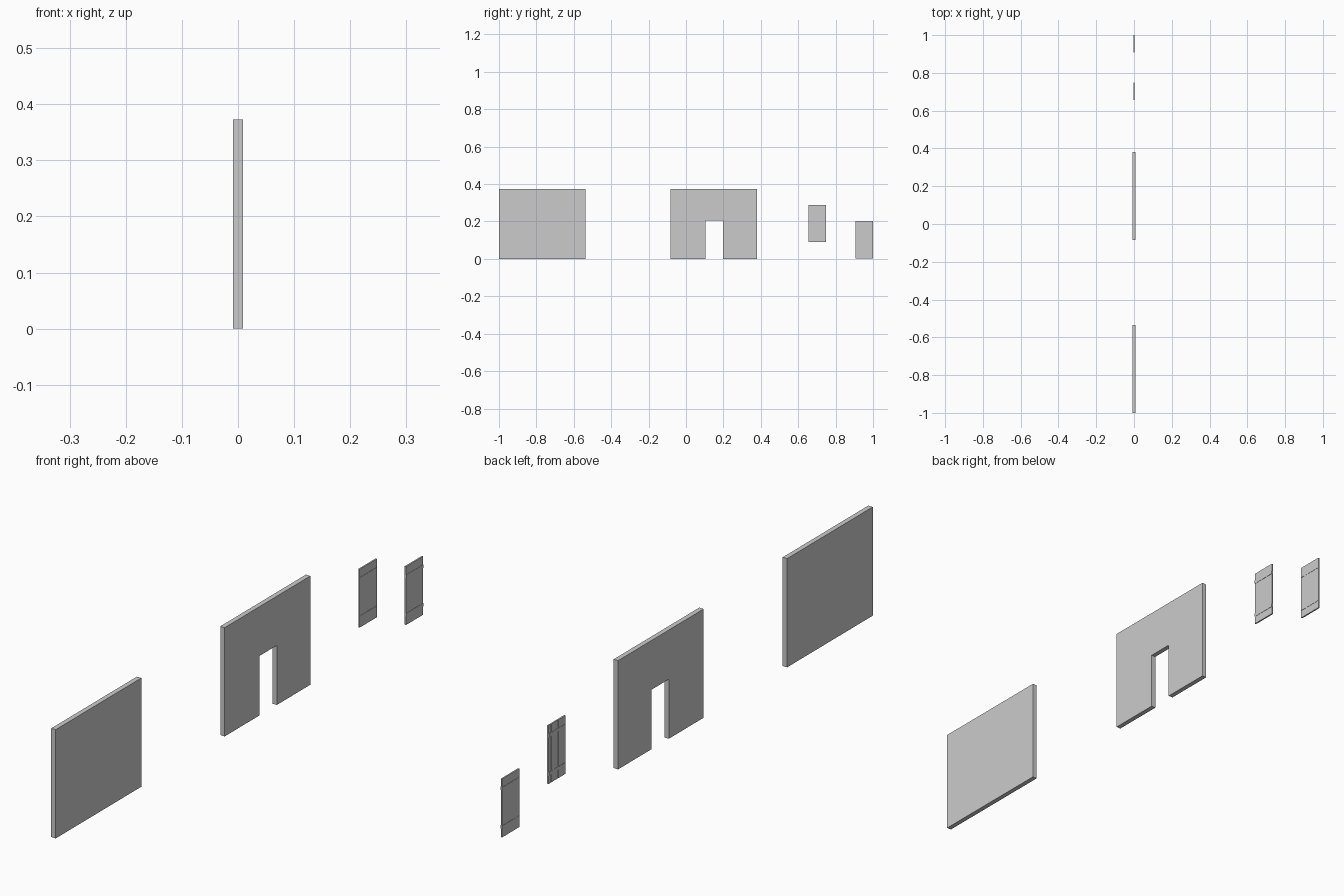
import bpy, bmesh

if "Cube" in bpy.data.objects:
    bpy.data.objects.remove(bpy.data.objects["Cube"])


def extrude_profile(name, profile, thickness):
    # Closed (y, z) outline extruded along x, centred on x = 0
    bm = bmesh.new()
    face = bm.faces.new([bm.verts.new((-thickness / 2, y, z)) for y, z in profile])
    res = bmesh.ops.extrude_face_region(bm, geom=[face])
    verts = [v for v in res["geom"] if isinstance(v, bmesh.types.BMVert)]
    bmesh.ops.translate(bm, verts=verts, vec=(thickness, 0, 0))
    bmesh.ops.recalc_face_normals(bm, faces=bm.faces)
    mesh = bpy.data.meshes.new(name)
    bm.to_mesh(mesh)
    bm.free()
    obj = bpy.data.objects.new(name, mesh)
    bpy.context.collection.objects.link(obj)
    return obj


def slab(name, y0, y1, z0, z1, thickness):
    return extrude_profile(name, [(y0, z0), (y1, z0), (y1, z1), (y0, z1)], thickness)


def door(name, y0, z0, width=0.093, height=0.2):
    # Upright planks with slightly stepped thickness
    edges = [0, 0.016, 0.04, 0.063, 0.078, width]
    for i, (a, b) in enumerate(zip(edges, edges[1:])):
        slab(f"{name}_plank_{i + 1}", y0 + a, y0 + b, z0, z0 + height,
             0.0056 if i % 2 else 0.005)
    # Cross battens showing on both faces
    for part, z in (("lower", 0.028), ("upper", 0.16)):
        slab(f"{name}_{part}_batten", y0 + 0.001, y0 + width - 0.001,
             z0 + z, z0 + z + 0.012, 0.0072)


# Plain wall panel
slab("plain_wall", -1.0, -0.536, 0, 0.373, 0.017)

# Wall panel with doorway
extrude_profile("doorway_wall", [
    (-0.084, 0), (0.105, 0), (0.105, 0.204), (0.198, 0.204),
    (0.198, 0), (0.38, 0), (0.38, 0.373), (-0.084, 0.373)], 0.017)

# Two loose doors, one raised
door("raised_door", 0.656, 0.089)
door("ground_door", 0.907, 0.002)
